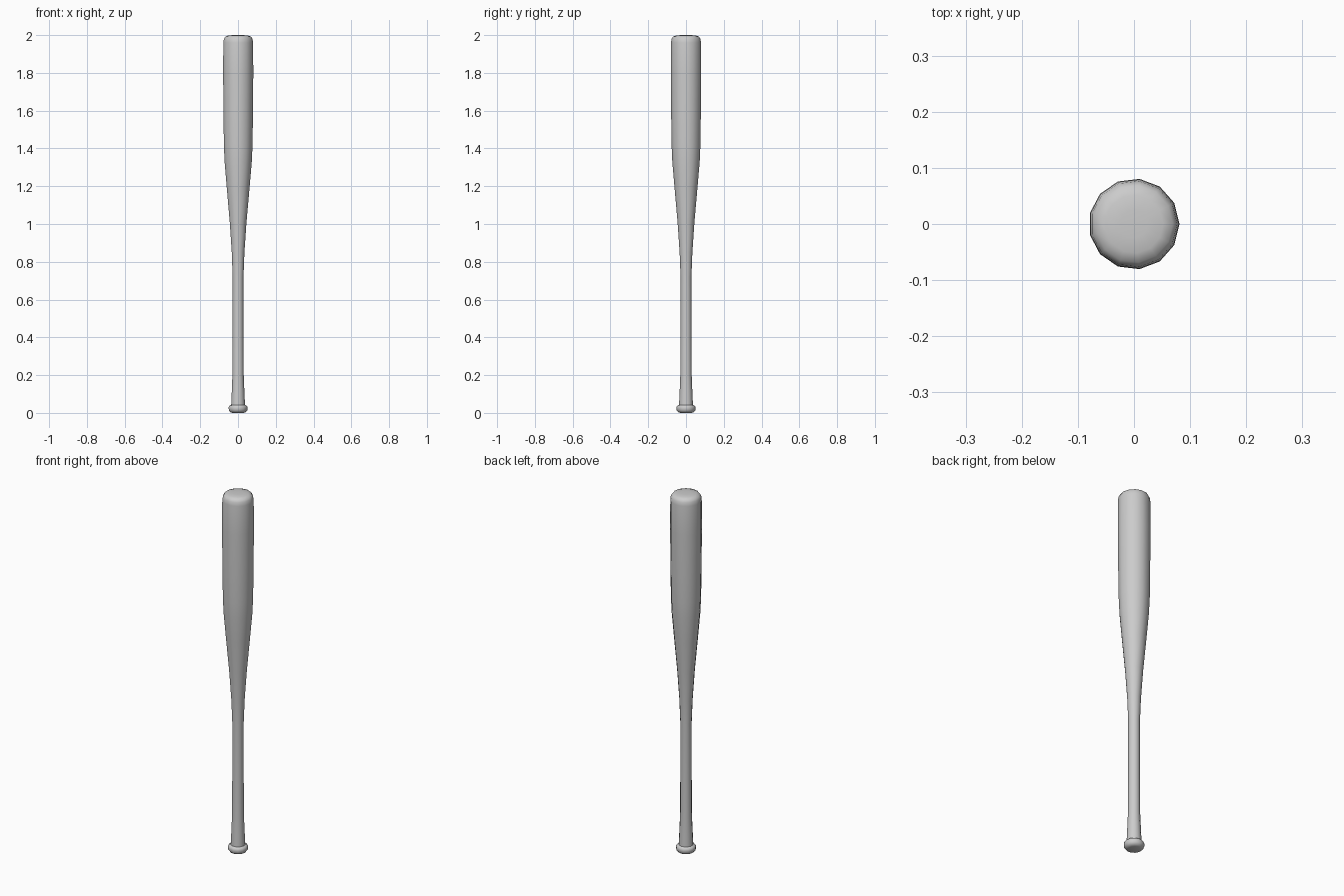
import bpy, bmesh, math

if "Cube" in bpy.data.objects:
    bpy.data.objects.remove(bpy.data.objects["Cube"])

SIDES = 13

def lathe(name, profile):
    """Revolve (radius, height) points into a closed, smooth 13-sided solid."""
    bm = bmesh.new()
    rings = []
    for r, z in profile:
        rings.append([bm.verts.new((r * math.cos(2 * math.pi * i / SIDES),
                                    r * math.sin(2 * math.pi * i / SIDES), z))
                      for i in range(SIDES)])
    for a, b in zip(rings, rings[1:]):
        for i in range(SIDES):
            j = (i + 1) % SIDES
            bm.faces.new((a[i], a[j], b[j], b[i]))
    # end caps
    bm.faces.new(rings[0][::-1])
    bm.faces.new(rings[-1])
    mesh = bpy.data.meshes.new(name)
    bm.to_mesh(mesh)
    bm.free()
    obj = bpy.data.objects.new(name, mesh)
    bpy.context.collection.objects.link(obj)
    bpy.context.view_layer.objects.active = obj
    obj.select_set(True)
    bpy.ops.object.shade_smooth_by_angle(angle=math.radians(50))
    obj.select_set(False)
    return obj

# knob, flared grip, handle, taper, barrel and rounded tip in one profile
lathe("bat", [
    (0.030, 0.0), (0.042, 0.004), (0.050, 0.014), (0.051, 0.030), (0.046, 0.038),
    (0.037, 0.042), (0.034, 0.11), (0.030, 0.21), (0.029, 0.45), (0.029, 0.72),
    (0.034, 0.85), (0.045, 1.01), (0.061, 1.19), (0.073, 1.33), (0.077, 1.42),
    (0.079, 1.58), (0.081, 1.80), (0.080, 1.96), (0.077, 1.980), (0.069, 1.992),
    (0.052, 1.998), (0.025, 2.0),
])
